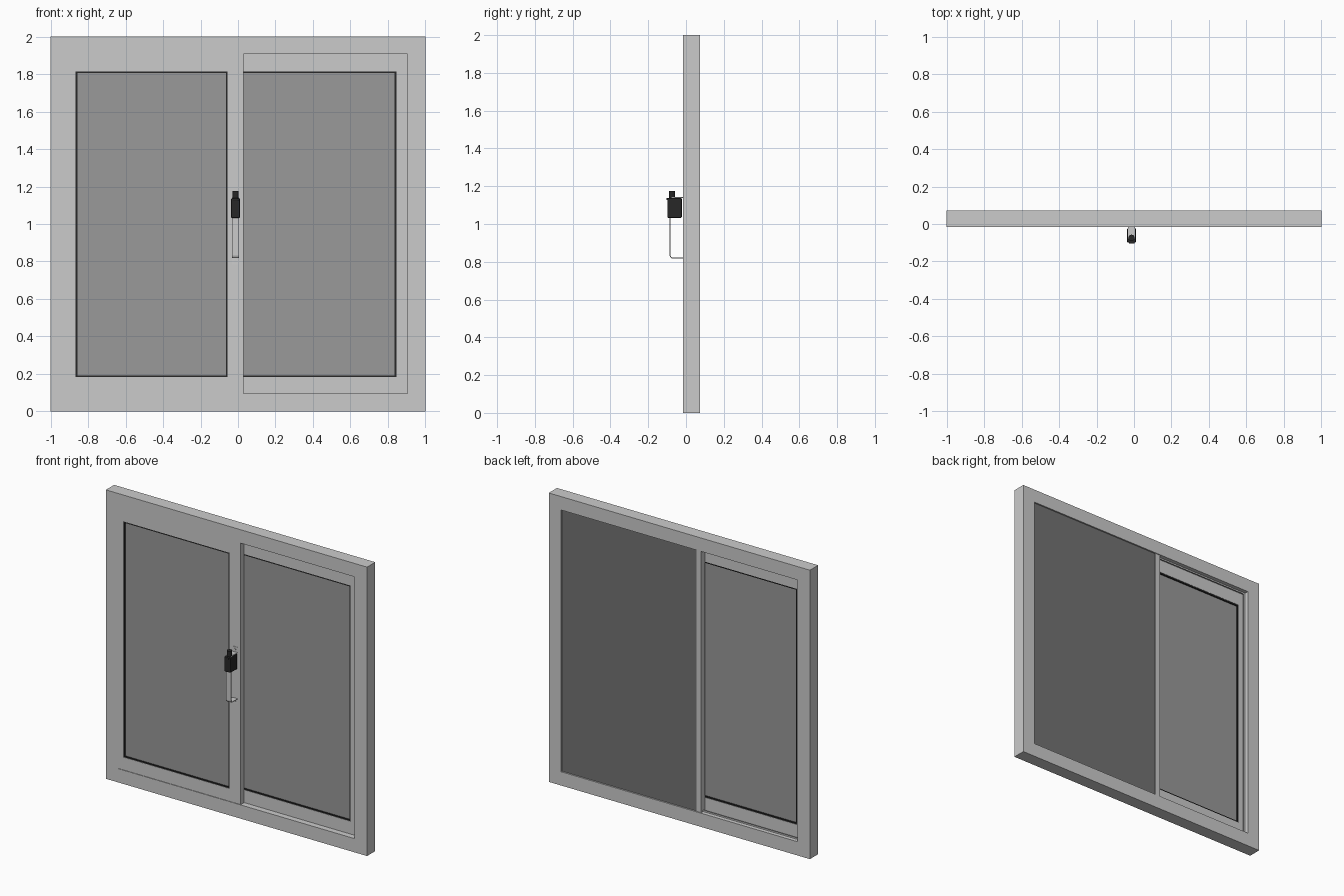
import bpy, bmesh, math
from mathutils import Vector

if "Cube" in bpy.data.objects:
    bpy.data.objects.remove(bpy.data.objects["Cube"])


def material(name, v):
    m = bpy.data.materials.new(name)
    m.diffuse_color = (v, v, v, 1)
    m.use_nodes = True
    m.node_tree.nodes["Principled BSDF"].inputs["Base Color"].default_value = m.diffuse_color
    return m


BLACK = material("black", 0.02)
GLASS = material("tinted_glass", 0.32)
SCREEN = material("dark_screen", 0.17)


def finish(name, bm, mat=None):
    bmesh.ops.recalc_face_normals(bm, faces=bm.faces)
    me = bpy.data.meshes.new(name)
    bm.to_mesh(me)
    bm.free()
    ob = bpy.data.objects.new(name, me)
    bpy.context.collection.objects.link(ob)
    if mat:
        me.materials.append(mat)
    return ob


def box(name, x, y, z, mat=None, bevel=0):
    bm = bmesh.new()
    bmesh.ops.create_cube(bm, size=1)
    for v in bm.verts:
        v.co = [(a + b) / 2 + c * (b - a) for (a, b), c in zip((x, y, z), v.co)]
    ob = finish(name, bm, mat)
    if bevel:
        mod = ob.modifiers.new("bevel", 'BEVEL')
        mod.width, mod.segments = bevel, 2
    return ob


def ring(name, outer, inner, y, mat=None):
    """Rectangular mitred border; rectangles are (x0, x1, z0, z1)."""
    bm = bmesh.new()

    def loop(r, yy):
        return [bm.verts.new((r[i], yy, r[k])) for i, k in ((0, 2), (1, 2), (1, 3), (0, 3))]
    loops = [loop(outer, y[0]), loop(inner, y[0]), loop(inner, y[1]), loop(outer, y[1])]
    for a in range(4):
        p, q = loops[a], loops[(a + 1) % 4]
        for i in range(4):
            j = (i + 1) % 4
            bm.faces.new((p[i], p[j], q[j], q[i]))
    return finish(name, bm, mat)


def cylinder(name, loc, r, depth, axis, mat=None, n=16):
    bm = bmesh.new()
    bmesh.ops.create_cone(bm, cap_ends=True, segments=n, radius1=r, radius2=r, depth=depth)
    rot = Vector((0, 0, 1)).rotation_difference(Vector(axis)).to_matrix()
    for v in bm.verts:
        v.co = rot @ v.co + Vector(loc)
    return finish(name, bm, mat)


def sash(name, outer, inner, y, glass_y):
    """Sash border, black gasket and glass pane."""
    ring(name + "_sash", outer, inner, y)
    x0, x1, z0, z1 = inner
    g = 0.009
    ring(name + "_gasket", inner, (x0 + g, x1 - g, z0 + g, z1 - g), (y[0] + 0.002, y[1] - 0.002), BLACK)
    box(name + "_glass", (x0 + 0.002, x1 - 0.002), glass_y, (z0 + 0.002, z1 - 0.002), GLASS)


# outer frame
ring("outer_frame", (-1, 1, 0, 2), (-0.905, 0.905, 0.095, 1.907), (-0.017, 0.073))

# sliding sash in front on the left, fixed sash behind on the right
sash("left", (-0.905, 0.03, 0.095, 1.907), (-0.867, -0.055, 0.183, 1.815), (-0.013, 0.022), (-0.005, 0.012))
sash("right", (-0.163, 0.905, 0.095, 1.907), (-0.08, 0.845, 0.183, 1.815), (0.024, 0.056), (0.032, 0.048))

# rear insect screen and its edge stile
box("rear_screen", (-0.126, 0.905), (0.057, 0.063), (0.095, 1.907), SCREEN)
box("screen_stile", (-0.163, -0.126), (0.052, 0.067), (0.095, 1.907))

# sliding track ribs on the open rear half
box("track_side", (-0.905, -0.893), (0.040, 0.045), (0.095, 1.907))
for label, z in (("bottom", 0.095), ("top", 1.897)):
    box("track_" + label, (-0.905, -0.163), (0.040, 0.045), (z, z + 0.010))

# bent strip pull handle with screw feet
CX = -0.013
path = [(-0.013, 0.785), (-0.013, 0.82)]
r, out = 0.014, -0.084
for cz, a0 in ((0.82 + r, -90), (1.14 - r, 180)):
    for i in range(5):
        a = math.radians(a0 - i * 22.5)
        path.append((out + r + r * math.cos(a), cz + r * math.sin(a)))
path += [(-0.013, 1.14), (-0.013, 1.178)]
bm = bmesh.new()
rows = [[bm.verts.new((CX + s * 0.019, y, z)) for s in (-1, 1)] for y, z in path]
for a, b in zip(rows, rows[1:]):
    bm.faces.new((a[0], a[1], b[1], b[0]))
handle = finish("pull_handle", bm)
mod = handle.modifiers.new("thickness", 'SOLIDIFY')
mod.thickness, mod.offset = 0.005, 0
for label, z in (("lower", 0.801), ("upper", 1.16)):
    cylinder(label + "_screw", (CX, -0.0155, z), 0.007, 0.003, (0, 1, 0))

# black latch body, lip and knob
box("latch_body", (CX - 0.024, CX + 0.024), (-0.099, -0.022), (1.032, 1.138), BLACK, 0.006)
box("latch_lip", (CX - 0.015, CX + 0.015), (-0.104, -0.09), (1.126, 1.138), BLACK, 0.002)
cylinder("latch_knob", (CX, -0.074, 1.155), 0.017, 0.04, (0, 0, 1), BLACK)
